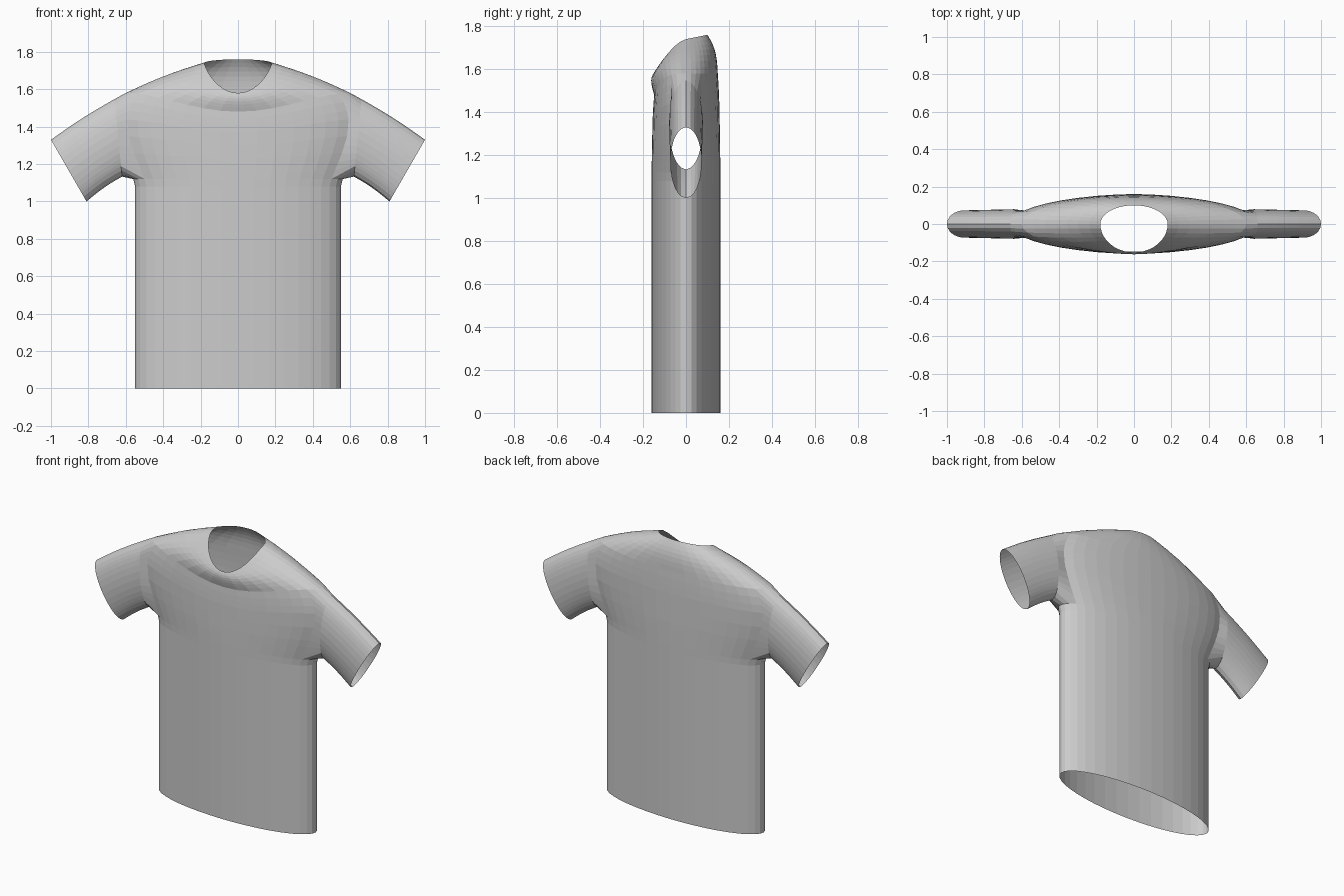
import bpy, bmesh, math
from mathutils import Vector

if "Cube" in bpy.data.objects:
    bpy.data.objects.remove(bpy.data.objects["Cube"], do_unlink=True)

fabric = bpy.data.materials.new("light_grey_fabric")
fabric.use_nodes = True
grey = (0.6, 0.6, 0.6, 1)
fabric.diffuse_color = grey
fabric.node_tree.nodes["Principled BSDF"].inputs["Base Color"].default_value = grey

COLS = 40          # columns around the torso
ARM = 3            # half width of the armhole, in columns
ARM_LOW, ARM_TOP = 1.12, 1.58
ARM_ROWS, YOKE_ROWS, SLEEVE_ROWS = 10, 7, 6

# Torso outline: height, half width, half depth
outline = [(0, .55, .16), (1.08, .55, .16), (1.12, .56, .16), (1.25, .62, .159),
           (1.35, .655, .157), (1.45, .665, .155), (1.52, .645, .152), (1.58, .6, .148)]


def torso_size(z):
    for (z0, w0, d0), (z1, w1, d1) in zip(outline, outline[1:]):
        if z <= z1:
            t = (z - z0) / (z1 - z0)
            return w0 + (w1 - w0) * t, d0 + (d1 - d0) * t
    return outline[-1][1:]


def torso_point(z, a):
    """Elliptical torso ring that dips at the front below the neckline."""
    w, d = torso_size(z)
    s = math.sin(a)
    rise = max(0, (z - ARM_LOW) / (ARM_TOP - ARM_LOW))
    dip = .1 * rise * s ** 4 if s < 0 else 0
    return Vector((w * math.cos(a), d * s, z - dip))


def neck_point(a):
    """Neckline: scooped V at the front, slightly raised at the back."""
    s = math.sin(a)
    if s < 0:
        return Vector((.18 * math.cos(a), .152 * s, 1.74 - .16 * (-s) ** 1.5))
    return Vector((.18 * math.cos(a), .1 * s, 1.74 + .02 * s))


angles = [2 * math.pi * i / COLS for i in range(COLS)]
heights = [0, .56, 1.08] + [ARM_LOW + (ARM_TOP - ARM_LOW) * i / ARM_ROWS
                            for i in range(ARM_ROWS + 1)]
bm = bmesh.new()
rings = [[bm.verts.new(torso_point(z, a)) for a in angles] for z in heights]

# Yoke from the shoulder line to the neckline
for r in range(1, YOKE_ROWS + 1):
    t = r / YOKE_ROWS
    ring = []
    for a in angles:
        p = torso_point(ARM_TOP, a).lerp(neck_point(a), t)
        puff = .012 * math.sin(math.pi * t)
        p += Vector((0, puff * math.sin(a), puff))
        ring.append(bm.verts.new(p))
    rings.append(ring)


def in_armhole(row, col):
    side = min((col + .5) % (COLS / 2), COLS / 2 - (col + .5) % (COLS / 2))
    return ARM_LOW - .001 < heights[row] < ARM_TOP - .001 and side < ARM


for r in range(len(rings) - 1):
    for c in range(COLS):
        if r < len(heights) and in_armhole(r, c):
            continue
        n = (c + 1) % COLS
        bm.faces.new((rings[r][c], rings[r][n], rings[r + 1][n], rings[r + 1][c]))


# Sleeves grow from the open armholes to elliptical cuffs
def ellipse_point(side, centre, half, depth, phi):
    c, s = math.cos(phi), math.sin(phi)
    return Vector((side * (centre[0] + half[0] * c), depth * s, centre[1] + half[1] * c))


low, top = 3, 3 + ARM_ROWS
for side, middle in ((1, 0), (-1, COLS // 2)):
    span = [(middle + k) % COLS for k in range(-ARM, ARM + 1)]
    loop = [rings[low][c] for c in span]
    loop += [rings[r][span[-1]] for r in range(low + 1, top)]
    loop += [rings[top][c] for c in reversed(span)]
    loop += [rings[r][span[0]] for r in range(top - 1, low, -1)]
    phis = [math.atan2(v.co.y / .078, (v.co.z - 1.35) / .23) for v in loop]
    previous = loop
    for r in range(SLEEVE_ROWS + 1):
        t = r / SLEEVE_ROWS
        ring = []
        for phi in phis:
            root = ellipse_point(side, (.64, 1.34), (.02, .207), .079, phi)
            cuff = ellipse_point(side, (.905, 1.165), (.095, .165), .073, phi)
            p = root.lerp(cuff, t)
            p.z += .008 * math.sin(math.pi * t)
            ring.append(bm.verts.new(p))
        for i in range(len(loop)):
            j = (i + 1) % len(loop)
            bm.faces.new((previous[i], previous[j], ring[j], ring[i]))
        previous = ring

bmesh.ops.recalc_face_normals(bm, faces=bm.faces)
mesh = bpy.data.meshes.new("shirt")
bm.to_mesh(mesh)
bm.free()
mesh.materials.append(fabric)
shirt = bpy.data.objects.new("shirt", mesh)
bpy.context.collection.objects.link(shirt)
